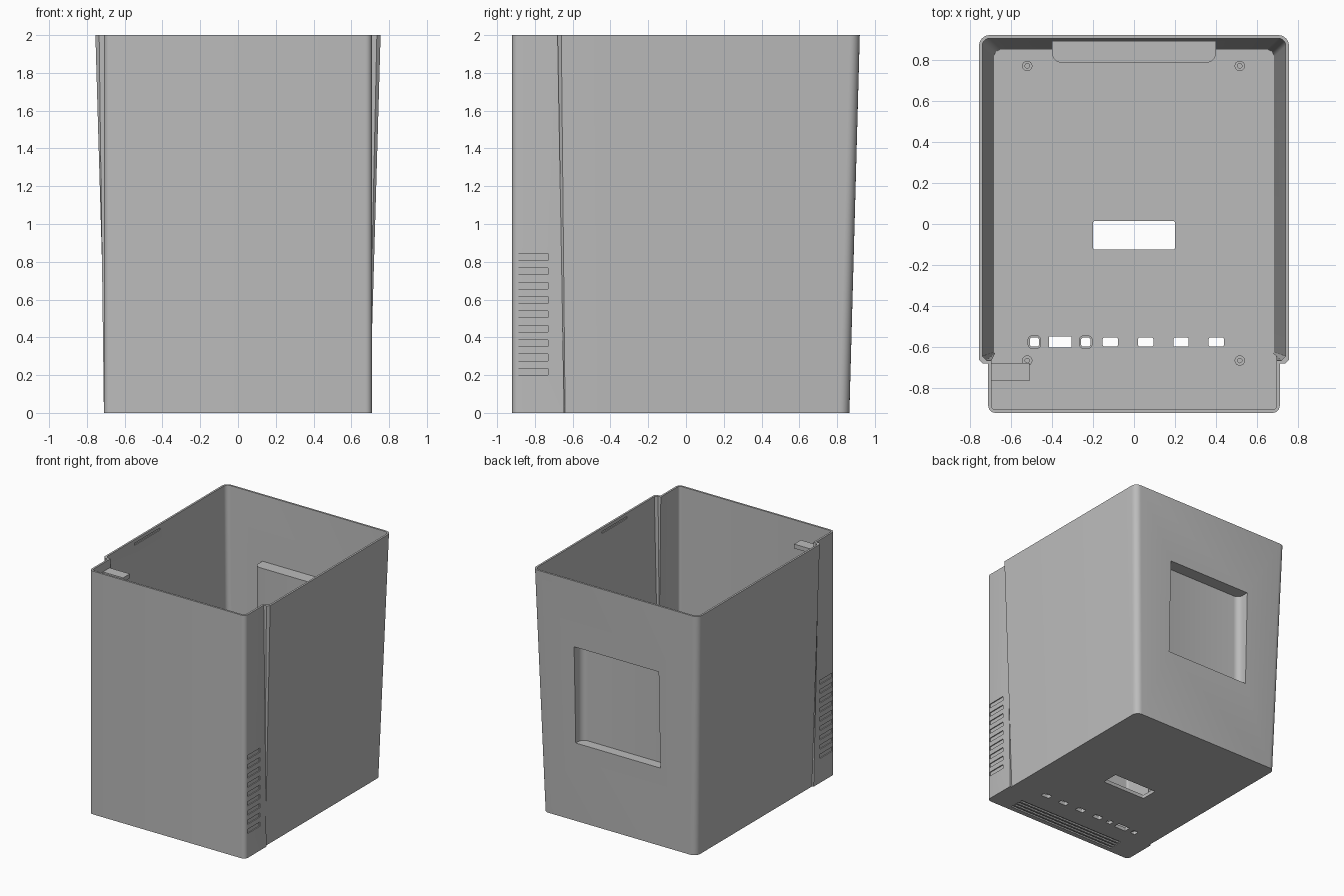
import bpy, bmesh, math

cube = bpy.data.objects.get("Cube")
if cube:
    bpy.data.objects.remove(cube, do_unlink=True)

mat = bpy.data.materials.new("light_grey_plastic")
mat.use_nodes = True
GREY = (0.5, 0.5, 0.5, 1)
mat.diffuse_color = GREY
mat.node_tree.nodes["Principled BSDF"].inputs["Base Color"].default_value = GREY

H, FLOOR, WALL = 2.0, 0.03, 0.016


def arc(cx, cy, r, start, sweep=90, n=6):
    return [(cx + r * math.cos(math.radians(start + sweep * i / n)),
             cy + r * math.sin(math.radians(start + sweep * i / n))) for i in range(n + 1)]


def rrect(x0, x1, y0, y1, r, r_back=None):
    """Counter-clockwise rounded rectangle, front corners r, back corners r_back."""
    b = r if r_back is None else r_back
    return (arc(x1 - r, y0 + r, r, 270) + arc(x1 - b, y1 - b, b, 0)
            + arc(x0 + b, y1 - b, b, 90) + arc(x0 + r, y0 + r, r, 180))


def loft(bm, rings):
    """Skin a list of (outline, z) rings and cap both ends."""
    loops = [[bm.verts.new((x, y, z)) for x, y in pts] for pts, z in rings]
    n = len(loops[0])
    for a, b in zip(loops, loops[1:]):
        for i in range(n):
            j = (i + 1) % n
            bm.faces.new((a[i], a[j], b[j], b[i]))
    bm.faces.new(loops[0][::-1])
    bm.faces.new(loops[-1])


def box(bm, x0, x1, y0, y1, z0, z1):
    pts = [(x0, y0), (x1, y0), (x1, y1), (x0, y1)]
    loft(bm, [(pts, z0), (pts, z1)])


def finish(name, bm):
    bmesh.ops.recalc_face_normals(bm, faces=bm.faces)
    me = bpy.data.meshes.new(name)
    bm.to_mesh(me)
    bm.free()
    me.materials.append(mat)
    ob = bpy.data.objects.new(name, me)
    bpy.context.collection.objects.link(ob)
    return ob


def select(ob):
    bpy.ops.object.select_all(action='DESELECT')
    ob.select_set(True)
    bpy.context.view_layer.objects.active = ob


def boolean(ob, tool, op):
    select(ob)
    mod = ob.modifiers.new(op, 'BOOLEAN')
    mod.operation, mod.solver, mod.object = op, 'EXACT', tool
    bpy.ops.object.modifier_apply(modifier=mod.name)
    bpy.data.objects.remove(tool, do_unlink=True)


def back_y(z):
    return 0.865 + 0.055 * z / H


def outline(z, t):
    """Straight front bay plus flared rear bay, inset by t."""
    f = z / H
    xf, xb = 0.71 - t, 0.697 + 0.058 * f - t
    ys, yb, c = -0.645 - 0.035 * f + t, back_y(z) - t, 0.005 + 0.015 * f
    r, rb = 0.035 - t, 0.052 - t
    half = (arc(xf - r, -0.92 + t + r, r, 270) + [(xf, ys), (xb - c, ys), (xb, ys + c)]
            + arc(xb - rb, yb - rb, rb, 0))
    return half + [(-x, y) for x, y in reversed(half)]


# Open-topped shell
bm = bmesh.new()
loft(bm, [(outline(0, 0), 0), (outline(H, 0), H),
          (outline(H, WALL), H), (outline(FLOOR, WALL), FLOOR)])
shell = finish("case_shell", bm)

# Inward pocket on the back wall
bm = bmesh.new()
loft(bm, [(rrect(-0.4, 0.4, 0.785, back_y(z) - 0.008, 0.05, 0.002), z) for z in (0.635, 1.465)])
boolean(shell, finish("pocket_body", bm), 'UNION')
bm = bmesh.new()
loft(bm, [(rrect(-0.385, 0.385, 0.8, 1.0, 0.05, 0.002), z) for z in (0.65, 1.45)])
boolean(shell, finish("pocket_cutter", bm), 'DIFFERENCE')

# Floor openings: cable window and port row
bm = bmesh.new()


def opening(x, y, w, d, r, flare=0):
    a = rrect(x - w / 2, x + w / 2, y - d / 2, y + d / 2, r)
    g = flare
    b = rrect(x - w / 2 - g, x + w / 2 + g, y - d / 2 - g, y + d / 2 + g, r + g)
    loft(bm, [(a, -0.1), (a, 0.02), (b, 0.021), (b, 0.1)])


opening(0, -0.055, 0.4, 0.14, 0.01)
opening(-0.36, -0.575, 0.11, 0.055, 0.006)
for x in (-0.485, -0.235):
    opening(x, -0.575, 0.045, 0.045, 0.012, 0.008)
for i in range(4):
    opening(-0.115 + 0.172 * i, -0.575, 0.075, 0.045, 0.01)

# Shallow vent slots: underside and both sides, plus lid grooves inside the rim
for i in range(4):
    y = -0.88 + 0.035 * i
    box(bm, -0.5, 0.5, y, y + 0.02, -0.05, 0.012)
for s in (-1, 1):
    for i in range(9):
        z = 0.2 + 0.076 * i
        box(bm, *sorted((s * 0.702, s * 0.8)), -0.89, -0.73, z, z + 0.035)
    box(bm, *sorted((s * 0.6, s * 0.744)), -0.29, 0.04, 1.955, 1.972)
boolean(shell, finish("opening_cutter", bm), 'DIFFERENCE')

# Screw posts on the floor
for side, x in (("left", 0.515), ("right", -0.52)):
    for end, y in (("front", -0.665), ("back", 0.77)):
        bm = bmesh.new()
        big, small = (arc(x, y, r, 0, 345, 23) for r in (0.025, 0.011))
        loft(bm, [(big, FLOOR - 0.005), (big, 0.07), (small, 0.07), (small, FLOOR)])
        finish(f"screw_post_{end}_{side}", bm)

# Small ledge near the rim in the front right corner
bm = bmesh.new()
box(bm, -0.7, -0.51, -0.765, -0.677, 1.895, 1.93)
finish("rim_ledge", bm)

for ob in list(bpy.context.collection.objects):
    if ob.type == 'MESH' and mat.name in ob.data.materials:
        select(ob)
        bpy.ops.object.shade_smooth_by_angle(angle=math.radians(30))
